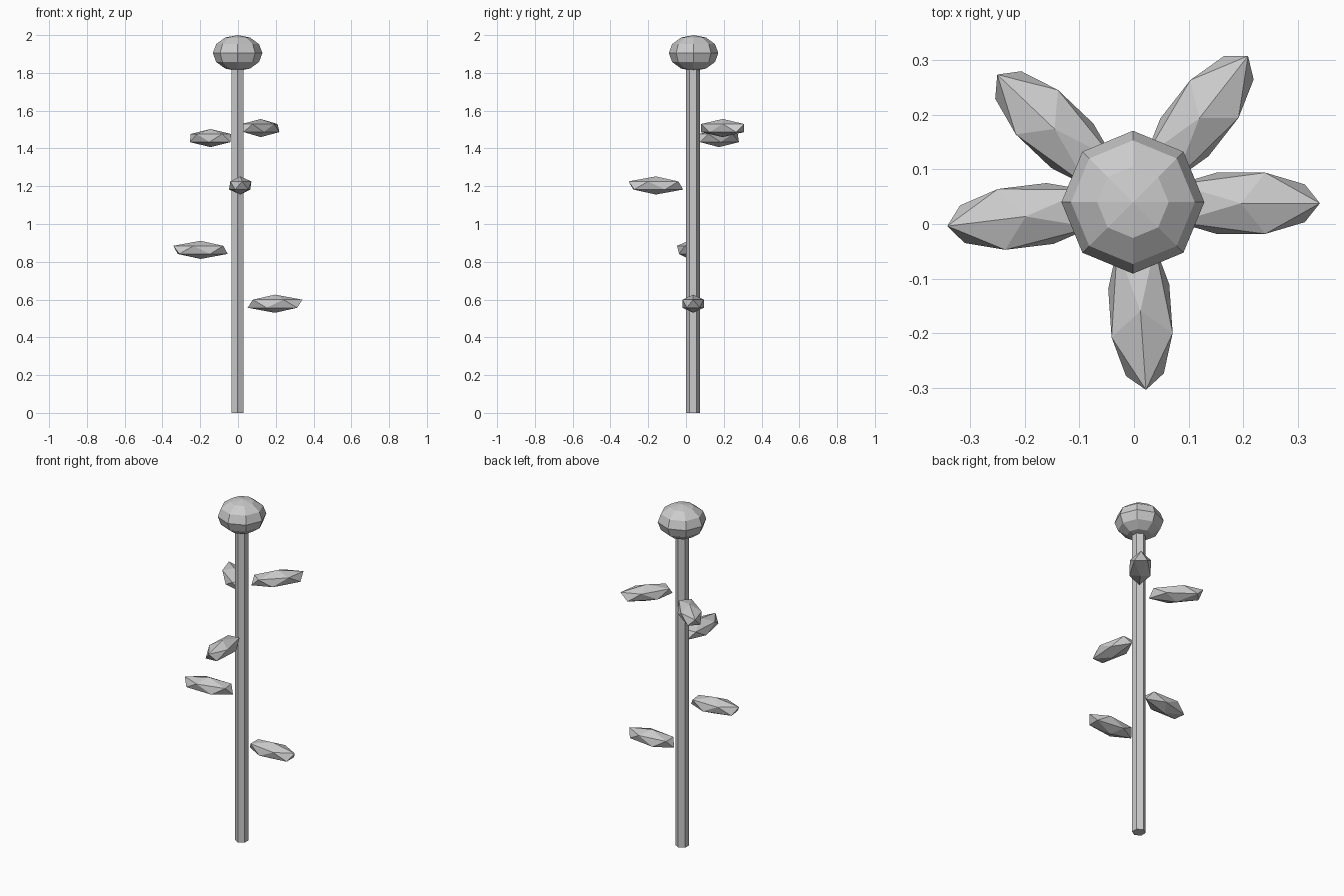
import bpy
from math import radians, cos, sin

if "Cube" in bpy.data.objects:
    bpy.data.objects.remove(bpy.data.objects["Cube"])

CX, CY = -0.002, 0.038  # stem axis

# Hexagonal stem
bpy.ops.mesh.primitive_cylinder_add(vertices=6, radius=0.037, depth=1.86, location=(CX, CY, 0.93))
bpy.context.object.name = "stem"

# Flattened flower bud on top
bpy.ops.mesh.primitive_uv_sphere_add(segments=8, ring_count=6, radius=1, location=(CX, CY + 0.002, 1.905))
bud = bpy.context.object
bud.name = "bud"
bud.scale = (0.131, 0.131, 0.095)


# Leaves: stretched icospheres pointing outward around the stem
def leaf(index, angle, z):
    a = radians(angle)
    loc = (CX + 0.198 * cos(a), CY + 0.198 * sin(a), z)
    bpy.ops.mesh.primitive_ico_sphere_add(subdivisions=1, radius=1, location=loc, rotation=(0, 0, a))
    ob = bpy.context.object
    ob.name = f"leaf_{index}"
    ob.scale = (0.162, 0.066, 0.048)


for i, (angle, z) in enumerate([(0, 0.578), (187, 0.863), (-86, 1.204), (136.5, 1.455), (52, 1.508)], 1):
    leaf(i, angle, z)
